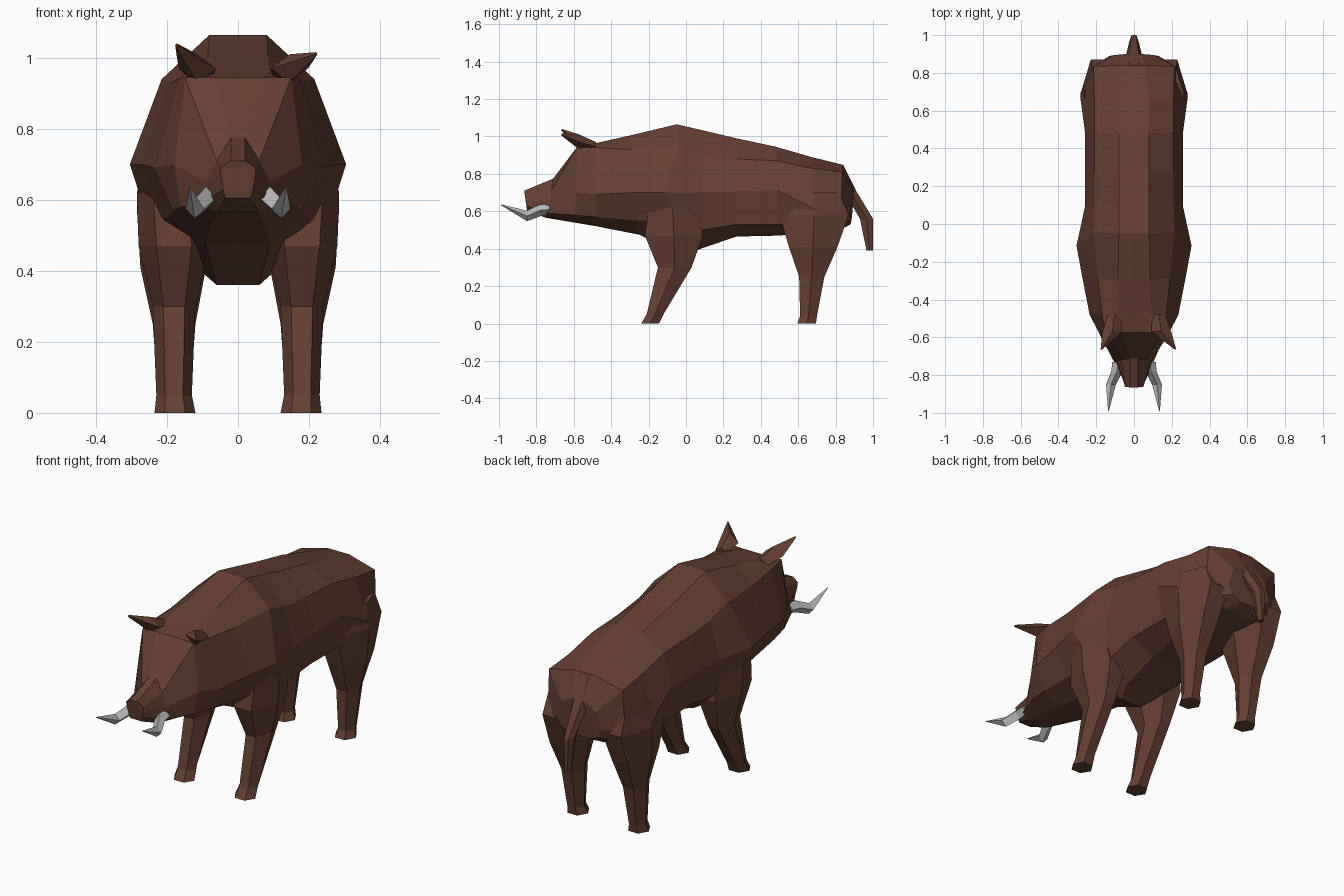
import bpy
import bmesh

default_cube = bpy.data.objects.get("Cube")
if default_cube:
    bpy.data.objects.remove(default_cube, do_unlink=True)


def make_material(name, colour):
    material = bpy.data.materials.new(name)
    material.use_nodes = True
    material.diffuse_color = colour
    material.node_tree.nodes["Principled BSDF"].inputs["Base Color"].default_value = colour
    return material


brown_hide = make_material("brown hide", (.13, .05, .032, 1))
grey_ivory = make_material("grey ivory", (.5, .5, .5, 1))


def loft(name, rings, material, mirrored=False):
    """Skin a row of equal-sized rings with flat faces and close both ends."""
    mesh_builder = bmesh.new()
    rows = [[mesh_builder.verts.new(point) for point in ring] for ring in rings]
    for lower, upper in zip(rows, rows[1:]):
        for index in range(len(lower)):
            following = (index + 1) % len(lower)
            mesh_builder.faces.new((lower[index], lower[following],
                                    upper[following], upper[index]))
    mesh_builder.faces.new(reversed(rows[0]))
    mesh_builder.faces.new(rows[-1])
    bmesh.ops.recalc_face_normals(mesh_builder, faces=mesh_builder.faces)
    mesh = bpy.data.meshes.new(name)
    mesh_builder.to_mesh(mesh)
    mesh_builder.free()
    mesh.materials.append(material)
    part = bpy.data.objects.new(name, mesh)
    bpy.context.collection.objects.link(part)
    if mirrored:
        mirror = part.modifiers.new("other side", "MIRROR")
        mirror.use_axis[0] = True
    return part


def hexagon(z, front, back, inner, outer):
    """Level six-sided section with a flat front and back."""
    inset = (outer - inner) / 4
    middle = (front + back) / 2
    return [(inner + inset, front, z), (outer - inset, front, z), (outer, middle, z),
            (outer - inset, back, z), (inner + inset, back, z), (inner, middle, z)]


def diamond(y, x, z, half_width, half_height):
    """Upright four-sided section facing the front."""
    return [(x + half_width, y, z), (x, y, z + half_height),
            (x - half_width, y, z), (x, y, z - half_height)]


def body_ring(top_y, belly_y, *outline):
    """Cross-section from spine to belly, doubled across the middle."""
    last = len(outline) - 1
    left = [(x, top_y + (belly_y - top_y) * step / last, z)
            for step, (x, z) in enumerate(outline)]
    right = [(-x, y, z) for x, y, z in reversed(left)]
    return left + right


# Head, trunk and rump in one skin: spine, shoulder, flank, lower side, belly
body_sections = [
    body_ring(-.865, -.85, (.02, .71), (.05, .69), (.048, .66), (.042, .63), (.035, .605)),
    body_ring(-.71, -.75, (.02, .775), (.06, .71), (.09, .65), (.1, .59), (.06, .565)),
    body_ring(-.575, -.6, (.07, .945), (.15, .945), (.18, .7), (.16, .58), (.07, .54)),
    body_ring(-.48, -.48, (.09, .965), (.17, .94), (.235, .69), (.18, .57), (.08, .52)),
    body_ring(-.3, -.25, (.085, 1.005), (.19, .93), (.275, .7), (.2, .55), (.09, .475)),
    body_ring(-.05, -.02, (.08, 1.065), (.215, .94), (.29, .7), (.25, .53), (.06, .36)),
    body_ring(.1, .08, (.08, 1.03), (.21, .9), (.26, .7), (.22, .5), (.1, .4)),
    body_ring(.27, .27, (.08, .99), (.21, .88), (.26, .705), (.23, .53), (.1, .465)),
    body_ring(.48, .5, (.08, .945), (.21, .87), (.26, .71), (.23, .53), (.13, .47)),
    body_ring(.67, .68, (.08, .89), (.21, .83), (.285, .62), (.24, .52), (.1, .49)),
    body_ring(.84, .82, (.06, .848), (.215, .81), (.225, .6), (.2, .53), (.09, .5)),
    body_ring(.9, .88, (.04, .73), (.1, .69), (.13, .6), (.1, .55), (.05, .53)),
]
# Shoulder bulge at the widest point of the trunk
for side in (2, 7):
    x, y, z = body_sections[5][side]
    body_sections[5][side] = (x * 1.05, y - .08, z)
loft("body", body_sections, brown_hide)

# Legs, from the hoof up into the trunk
loft("front_legs", [
    hexagon(0, -.24, -.145, .12, .235),
    hexagon(.05, -.21, -.12, .13, .23),
    hexagon(.3, -.15, .03, .12, .24),
    hexagon(.47, -.22, .09, .08, .28),
    hexagon(.62, -.2, .06, .1, .285),
], brown_hide, mirrored=True)

loft("hind_legs", [
    hexagon(0, .595, .695, .12, .235),
    hexagon(.04, .61, .7, .135, .225),
    hexagon(.25, .605, .74, .12, .24),
    hexagon(.41, .55, .81, .09, .275),
    hexagon(.58, .5, .87, .06, .285),
    hexagon(.7, .56, .82, .1, .265),
], brown_hide, mirrored=True)

# Tail, hanging from the top of the rump
loft("tail", [
    hexagon(.39, .965, 1, -.015, .015),
    hexagon(.56, .93, 1, -.025, .025),
    hexagon(.7, .85, .915, -.045, .045),
    hexagon(.84, .79, .845, -.05, .05),
], brown_hide)

# Ears, each tilted a little differently
for name, middle_x, tip_x, tip_z in (("left_ear", .145, .22, 1.01),
                                     ("right_ear", -.115, -.173, 1.035)):
    loft(name, [
        diamond(-.48, middle_x * .9, .945, .035, .025),
        diamond(-.57, middle_x, .97, .052, .04),
        diamond(-.665, tip_x, tip_z, .004, .006),
    ], brown_hide)

# Tusks, bent upward to a point
loft("tusks", [
    diamond(-.73, .085, .61, .03, .025),
    diamond(-.78, .09, .605, .03, .032),
    diamond(-.85, .122, .575, .026, .028),
    diamond(-.99, .135, .635, .002, .002),
], grey_ivory, mirrored=True)
